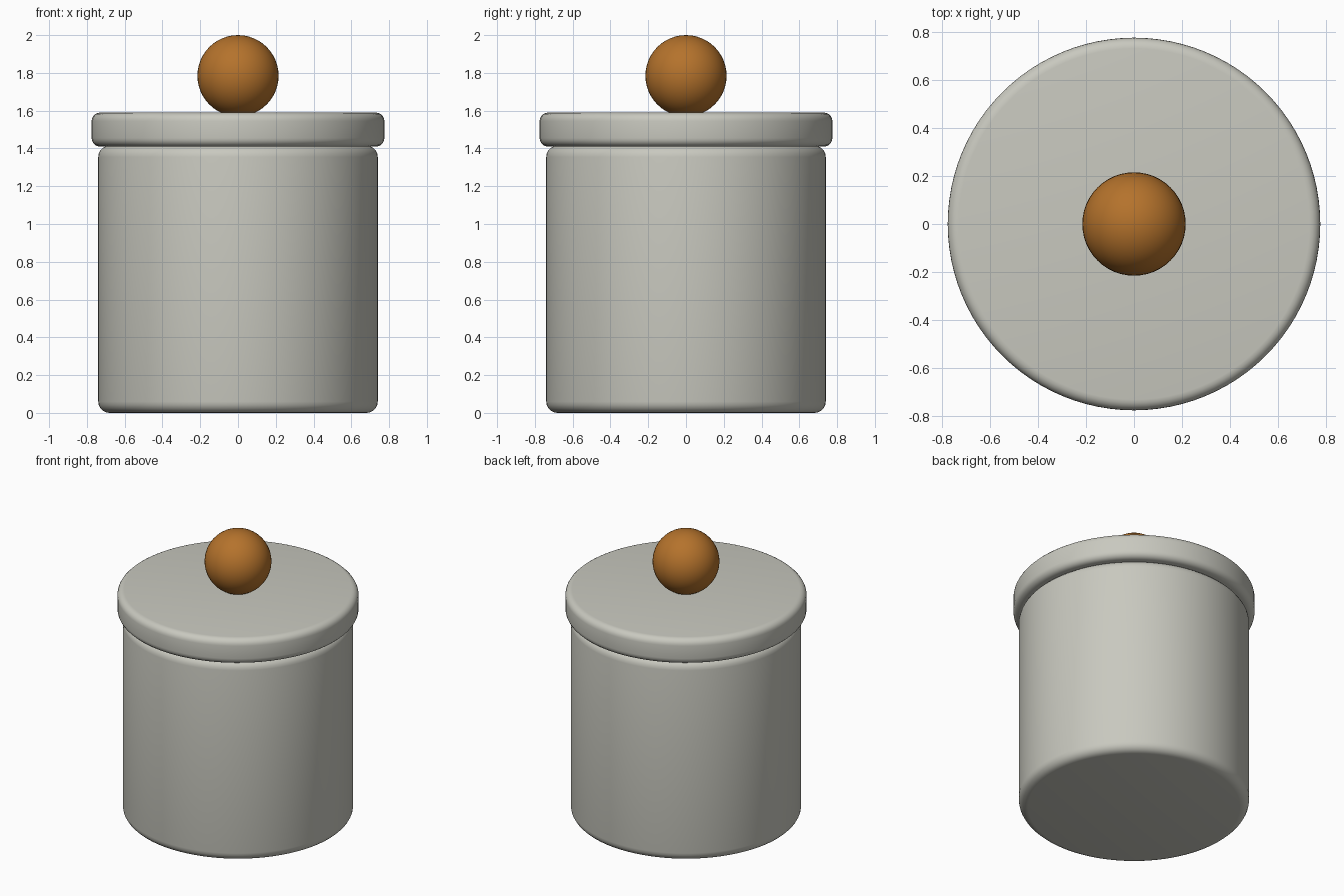
import bpy
import math

default = bpy.data.objects.get("Cube")
if default:
    bpy.data.objects.remove(default, do_unlink=True)


def make_material(name, color):
    mat = bpy.data.materials.new(name)
    mat.use_nodes = True
    mat.diffuse_color = color
    mat.node_tree.nodes["Principled BSDF"].inputs["Base Color"].default_value = color
    return mat


def rounded_cylinder(name, radius, bottom, top, rounding, mat):
    """Upright cylinder with softly rounded rims."""
    bpy.ops.mesh.primitive_cylinder_add(
        vertices=96, radius=radius, depth=top - bottom,
        location=(0, 0, (top + bottom) / 2))
    obj = bpy.context.object
    obj.name = name
    obj.data.materials.append(mat)
    bevel = obj.modifiers.new("rim_rounding", 'BEVEL')
    bevel.width = rounding
    bevel.segments = 5
    bevel.limit_method = 'ANGLE'
    bevel.angle_limit = math.radians(40)
    bpy.ops.object.modifier_apply(modifier=bevel.name)
    bpy.ops.object.shade_smooth_by_angle(angle=math.radians(35))
    return obj


ceramic = make_material("warm grey ceramic", (0.58, 0.58, 0.52, 1))
wood = make_material("brown wood", (0.46, 0.17, 0.025, 1))

# Jar body and overhanging lid
rounded_cylinder("jar_body", 0.74, 0.0, 1.415, 0.06, ceramic)
rounded_cylinder("lid", 0.775, 1.41, 1.59, 0.045, ceramic)

# Ball knob, sunk slightly into the lid
bpy.ops.mesh.primitive_uv_sphere_add(
    segments=48, ring_count=24, radius=0.215, location=(0, 0, 1.785))
knob = bpy.context.object
knob.name = "lid_knob"
knob.data.materials.append(wood)
bpy.ops.object.shade_smooth()
